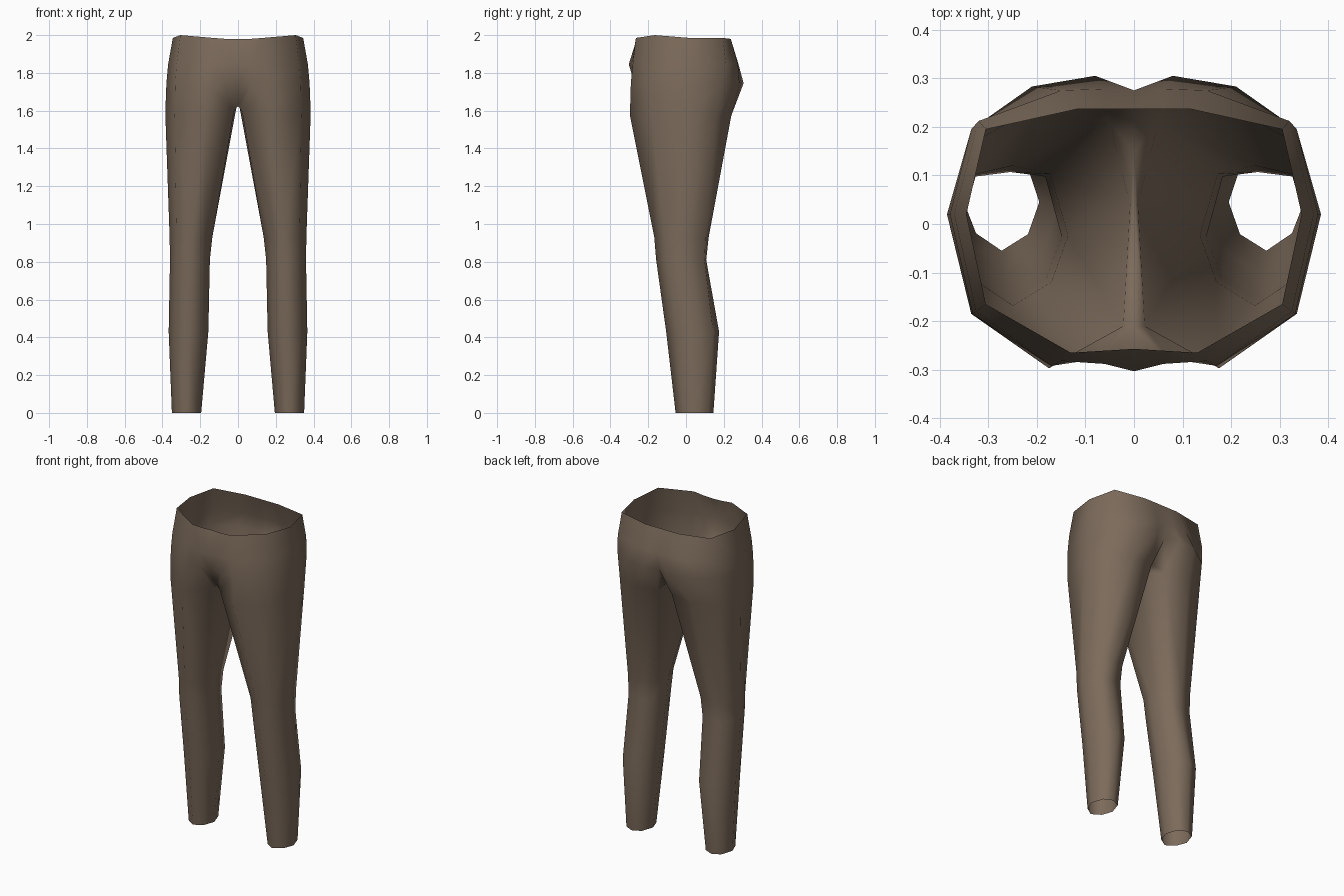
import bpy, bmesh, math

if "Cube" in bpy.data.objects:
    bpy.data.objects.remove(bpy.data.objects["Cube"])

cloth = bpy.data.materials.new("brown cloth")
cloth.diffuse_color = (0.20, 0.146, 0.104, 1)
cloth.use_nodes = True
cloth.node_tree.nodes["Principled BSDF"].inputs["Base Color"].default_value = cloth.diffuse_color

bm = bmesh.new()


def loop(points):
    return [bm.verts.new(p) for p in points]


def bridge(top, low, closed=False):
    n = len(top)
    for j in range(n if closed else n - 1):
        k = (j + 1) % n
        bm.faces.new((top[j], top[k], low[k], low[j]))


def leg_ring(z, x0, x1, y0, y1, back):
    """Eight-sided leg section: inner back, round the outside, to the inner side."""
    cx, cy, w, d = (x0 + x1) / 2, (y0 + y1) / 2, (x1 - x0) / 2, (y1 - y0) / 2
    shape = [(-.68, back), (0, 1), (.68, back), (1, 0),
             (.68, -.64), (0, -1), (-.7, -.66), (-1, 0)]
    return loop([(cx + w * u, cy + d * v, z) for u, v in shape])


# Waist and hips, half sections from centre back round the side to centre front
waist = loop([(0, .237, 1.98), (.06, .237, 1.98), (.115, .237, 1.98),
              (.305, .195, 1.985), (.345, .02, 1.985), (.305, -.165, 2.0),
              (.13, -.265, 1.985), (.065, -.261, 1.98), (0, -.257, 1.98)])
belly = [(0, .275), (.06, .278), (.15, .275), (.32, .212), (.37, .02),
         (.325, -.18), (.15, -.282), (.06, -.288), (0, -.303)]
seat = [(0, .268), (.08, .305), (.21, .283), (.335, .195), (.379, .02),
        (.332, -.185), (.17, -.292), (.07, -.277), (0, -.272)]
belly = loop([(x, y, 1.845) for x, y in belly])
seat = loop([(x, y, 1.745) for x, y in seat])
bridge(waist, belly)
bridge(belly, seat)

# Top of the leg and the crotch strip
thigh = loop([(.05, .21, 1.575), (.2, .24, 1.575), (.345, .16, 1.575),
              (.385, .02, 1.59), (.335, -.185, 1.575), (.175, -.297, 1.575),
              (.022, -.21, 1.595), (.008, .04, 1.62)])
crotch_back, crotch_mid, crotch_front = loop(
    [(0, .15, 1.63), (0, .04, 1.625), (0, -.212, 1.625)])
bridge(seat, [crotch_back] + thigh[:7] + [crotch_front])
bm.faces.new((crotch_back, thigh[0], thigh[7], crotch_mid))
bm.faces.new((crotch_mid, thigh[7], thigh[6], crotch_front))

# Leg: above knee, knee, calf, hem
upper = thigh
for section in [(.93, .136, .362, -.168, .12, .88),
                (.81, .149, .36, -.158, .107, .93),
                (.43, .157, .367, -.105, .175, .78),
                (0, .195, .35, -.055, .145, .75)]:
    lower = leg_ring(*section)
    bridge(upper, lower, closed=True)
    upper = lower

# Smooth shading with sharp creases
for f in bm.faces:
    f.smooth = True
for e in bm.edges:
    if e.is_manifold and e.calc_face_angle() > math.radians(35):
        e.smooth = False

mesh = bpy.data.meshes.new("trousers")
bm.to_mesh(mesh)
bm.free()
mesh.materials.append(cloth)
trousers = bpy.data.objects.new("trousers", mesh)
bpy.context.collection.objects.link(trousers)

# Other half
mirror = trousers.modifiers.new("other half", 'MIRROR')
mirror.use_clip = True
mirror.merge_threshold = 0.0005
